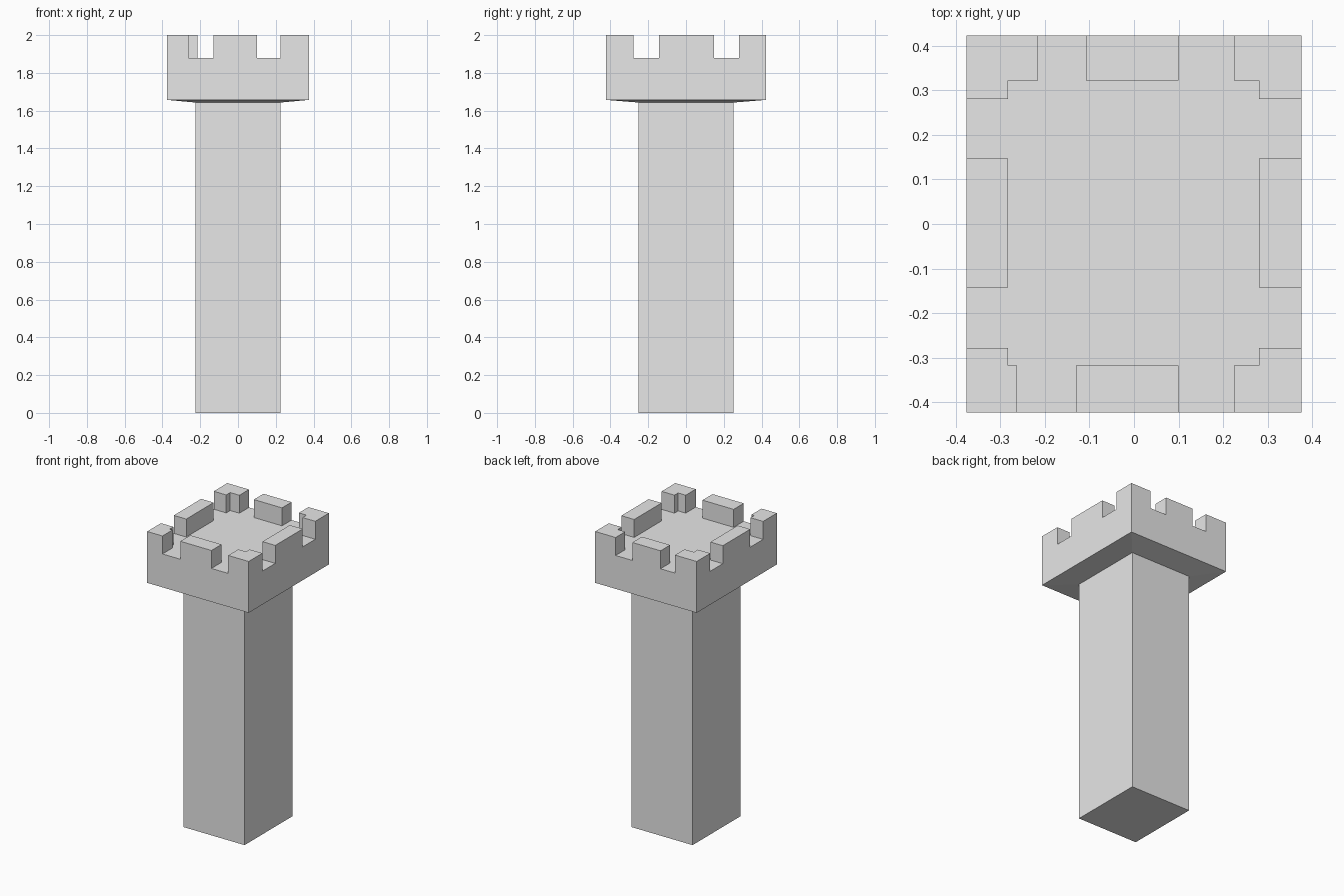
import bpy, bmesh

cube = bpy.data.objects.get("Cube")
if cube:
    bpy.data.objects.remove(cube, do_unlink=True)

stone = bpy.data.materials.new("grey_stone")
stone.use_nodes = True
GREY = (0.8, 0.8, 0.8, 1)
stone.diffuse_color = GREY
stone.node_tree.nodes["Principled BSDF"].inputs["Base Color"].default_value = GREY

HALF_X, HALF_Y = 0.375, 0.423        # tower head
SHAFT_X, SHAFT_Y = 0.225, 0.252      # shaft
SHAFT_TOP, HEAD_BASE, FLOOR, TOP = 1.643, 1.657, 1.88, 2.0
IN_L, IN_R, IN_F, IN_B = -0.283, 0.28, -0.317, 0.322   # inner faces of the parapet


def finish(bm, name):
    bmesh.ops.recalc_face_normals(bm, faces=bm.faces)
    mesh = bpy.data.meshes.new(name)
    bm.to_mesh(mesh)
    bm.free()
    mesh.materials.append(stone)
    obj = bpy.data.objects.new(name, mesh)
    bpy.context.collection.objects.link(obj)
    return obj


# Shaft, running slightly up into the head
bm = bmesh.new()
bmesh.ops.create_cube(bm, size=1)
height = HEAD_BASE + 0.02
for v in bm.verts:
    v.co = (v.co.x * 2 * SHAFT_X, v.co.y * 2 * SHAFT_Y, (v.co.z + 0.5) * height)
finish(bm, "tower_shaft")

# Merlon footprints: x0, x1, y0, y1 (corner merlons are two overlapping strips)
merlons = [
    (-HALF_X, -0.262, -HALF_Y, IN_F), (-HALF_X, IN_L, -HALF_Y, -0.278),
    (0.224, HALF_X, -HALF_Y, IN_F), (IN_R, HALF_X, -HALF_Y, -0.278),
    (-HALF_X, -0.215, IN_B, HALF_Y), (-HALF_X, IN_L, 0.28, HALF_Y),
    (0.224, HALF_X, IN_B, HALF_Y), (IN_R, HALF_X, 0.28, HALF_Y),
    (-0.13, 0.1, -HALF_Y, IN_F), (-0.108, 0.1, IN_B, HALF_Y),
    (-HALF_X, IN_L, -0.142, 0.147), (IN_R, HALF_X, -0.142, 0.147),
]

# Head floor, divided along every merlon edge
xs = sorted({x for m in merlons for x in m[:2]})
ys = sorted({y for m in merlons for y in m[2:]})
bm = bmesh.new()
grid = [[bm.verts.new((x, y, FLOOR)) for y in ys] for x in xs]
raised = []
for i in range(len(xs) - 1):
    for j in range(len(ys) - 1):
        face = bm.faces.new((grid[i][j], grid[i + 1][j], grid[i + 1][j + 1], grid[i][j + 1]))
        c = face.calc_center_median()
        if any(a < c.x < b and d < c.y < e for a, b, d, e in merlons):
            raised.append(face)

# Head walls, then the shallow sloping underside
edges = [e for e in bm.edges if e.is_boundary]
for z, sx, sy in ((HEAD_BASE, 1, 1), (SHAFT_TOP, SHAFT_X / HALF_X, SHAFT_Y / HALF_Y)):
    geom = bmesh.ops.extrude_edge_only(bm, edges=edges)["geom"]
    edges = [g for g in geom if isinstance(g, bmesh.types.BMEdge)]
    for v in (g for g in geom if isinstance(g, bmesh.types.BMVert)):
        v.co = (v.co.x * sx, v.co.y * sy, z)

# Raise the merlons and merge the flat faces
geom = bmesh.ops.extrude_face_region(bm, geom=raised)["geom"]
for v in (g for g in geom if isinstance(g, bmesh.types.BMVert)):
    v.co.z = TOP
bmesh.ops.dissolve_limit(bm, angle_limit=0.01, verts=bm.verts, edges=bm.edges)
finish(bm, "battlement_head")
